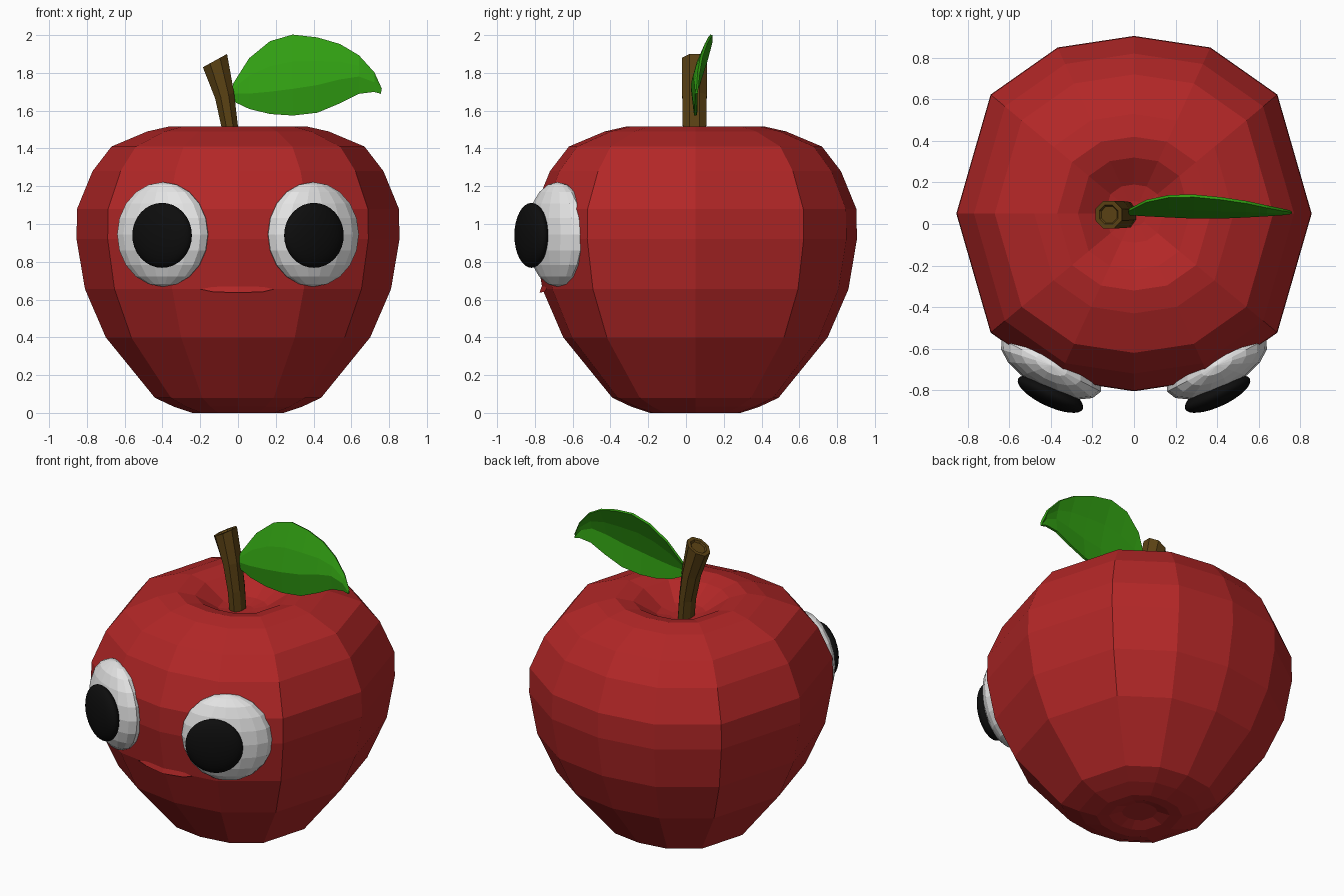
import bpy, bmesh, math
from mathutils import Matrix, Vector

if "Cube" in bpy.data.objects:
    bpy.data.objects.remove(bpy.data.objects["Cube"])


def material(name, color):
    m = bpy.data.materials.new(name)
    m.diffuse_color = (*color, 1)
    m.use_nodes = True
    m.node_tree.nodes["Principled BSDF"].inputs["Base Color"].default_value = m.diffuse_color
    return m


RED = material("apple red", (0.45, 0.02, 0.02))
GREEN = material("leaf green", (0.03, 0.34, 0.006))
BROWN = material("stem brown", (0.105, 0.055, 0.007))
WHITE = material("eye white", (0.78, 0.78, 0.78))
BLACK = material("pupil black", (0.004, 0.004, 0.004))


def make(name, bm, mat):
    bmesh.ops.recalc_face_normals(bm, faces=bm.faces)
    me = bpy.data.meshes.new(name)
    bm.to_mesh(me)
    bm.free()
    me.materials.append(mat)
    ob = bpy.data.objects.new(name, me)
    bpy.context.collection.objects.link(ob)
    return ob


def loft(bm, rings):
    """Skin a list of closed point rings and cap both ends."""
    rows = [[bm.verts.new(p) for p in ring] for ring in rings]
    n = len(rows[0])
    for a, b in zip(rows, rows[1:]):
        for i in range(n):
            j = (i + 1) % n
            bm.faces.new((a[i], a[j], b[j], b[i]))
    bm.faces.new(rows[0])
    bm.faces.new(rows[-1])


# Apple body: twelve-sided section, radius by height, with hollows at both ends
quarter = [(1, 0), (0.807, 0.67), (0.43, 0.935), (0, 1)]
half = quarter + [(-x, y) for x, y in quarter[-2::-1]]
section = half + [(x, -y) for x, y in half[-2:0:-1]]
profile = [(0.10, 0.03), (0.17, 0.005), (0.24, 0.0), (0.34, 0.033), (0.44, 0.08),
           (0.70, 0.40), (0.81, 0.655), (0.855, 0.92), (0.852, 1.08),
           (0.77, 1.28), (0.67, 1.41), (0.48, 1.49), (0.37, 1.515),
           (0.27, 1.49), (0.14, 1.405), (0.06, 1.39)]
bm = bmesh.new()
loft(bm, [[(r * x, 0.05 + r * y, z) for x, y in section] for r, z in profile])
make("apple_body", bm, RED)

# Mouth: slim lens lying on the front of the body
bm = bmesh.new()
lens = [(-0.2, -0.738, 0.655), (-0.13, -0.75, 0.64), (0, -0.775, 0.637),
        (0.13, -0.75, 0.64), (0.19, -0.738, 0.655), (0.13, -0.742, 0.668),
        (0, -0.765, 0.668), (-0.13, -0.742, 0.668)]
v = [bm.verts.new(p) for p in lens]
for q in ((0, 1, 7), (1, 2, 6, 7), (2, 3, 5, 6), (3, 4, 5)):
    bm.faces.new([v[i] for i in q])
make("mouth", bm, RED)


# Eyes: flattened balls turned outwards
def ball(name, mat, center, radii, yaw, seg, rings):
    bm = bmesh.new()
    bmesh.ops.create_uvsphere(bm, u_segments=seg, v_segments=rings, radius=1)
    bm.transform(Matrix.Translation(center) @ Matrix.Rotation(yaw, 4, "Z")
                 @ Matrix.Diagonal((*radii, 1)))
    return make(name, bm, mat)


for side, s in (("left", -1), ("right", 1)):
    ball(side + "_eyeball", WHITE, (0.398 * s, -0.68, 0.945),
         (0.27, 0.12, 0.277), math.radians(28 * s), 16, 10)
    pupil = ball(side + "_pupil", BLACK, (0.402 * s, -0.818, 0.94),
                 (0.172, 0.06, 0.172), math.radians(25 * s), 32, 16)
    for p in pupil.data.polygons:
        p.use_smooth = True

# Stem: bent eight-sided stick with a slanted, slightly hollow top
# each ring: x, z, x radius, y radius, slope of the ring
bm = bmesh.new()
rings = []
for cx, cz, rx, ry, slope in [(-0.032, 1.37, 0.042, 0.06, 0), (-0.043, 1.51, 0.043, 0.062, 0.1),
                              (-0.071, 1.68, 0.05, 0.065, 0.3), (-0.122, 1.865, 0.064, 0.066, 0.55),
                              (-0.122, 1.865, 0.045, 0.046, 0.55), (-0.119, 1.855, 0.038, 0.04, 0.55)]:
    ring = []
    for i in range(8):
        a = math.tau * (i + 0.5) / 8
        dx = rx * math.cos(a) / math.cos(math.pi / 8)
        ring.append((cx + dx, 0.045 + ry * math.sin(a) / math.cos(math.pi / 8), cz + slope * dx))
    rings.append(ring)
loft(bm, rings)
make("stem", bm, BROWN)

# Leaf: columns of (x, top z, midrib z, bottom z), folded along the midrib
columns = [(-0.025, 1.74, 1.69, 1.65), (0.06, 1.875, 1.69, 1.61), (0.17, 1.965, 1.70, 1.583),
           (0.29, 2.0, 1.715, 1.575), (0.42, 1.985, 1.735, 1.59), (0.54, 1.95, 1.765, 1.64),
           (0.64, 1.89, 1.78, 1.69), (0.72, 1.80, 1.75, 1.70), (0.757, 1.715, 1.70, 1.69)]
bm = bmesh.new()
rows = []
for i, (x, top, mid, low) in enumerate(columns):
    y = 0.03 + 0.025 * abs(i - 3.5) / 4.5
    up = top - mid
    pts = [(x, y + 0.36 * up, top), (x, y + 0.14 * up, mid + up * 0.5),
           (x, y, mid), (x, y + 0.12 * (mid - low), low)]
    rows.append([bm.verts.new(p) for p in pts])
for a, b in zip(rows, rows[1:]):
    for k in range(3):
        bm.faces.new((a[k], b[k], b[k + 1], a[k + 1]))
leaf = make("leaf", bm, GREEN)
solid = leaf.modifiers.new("thickness", "SOLIDIFY")
solid.thickness = 0.014
solid.offset = 0
